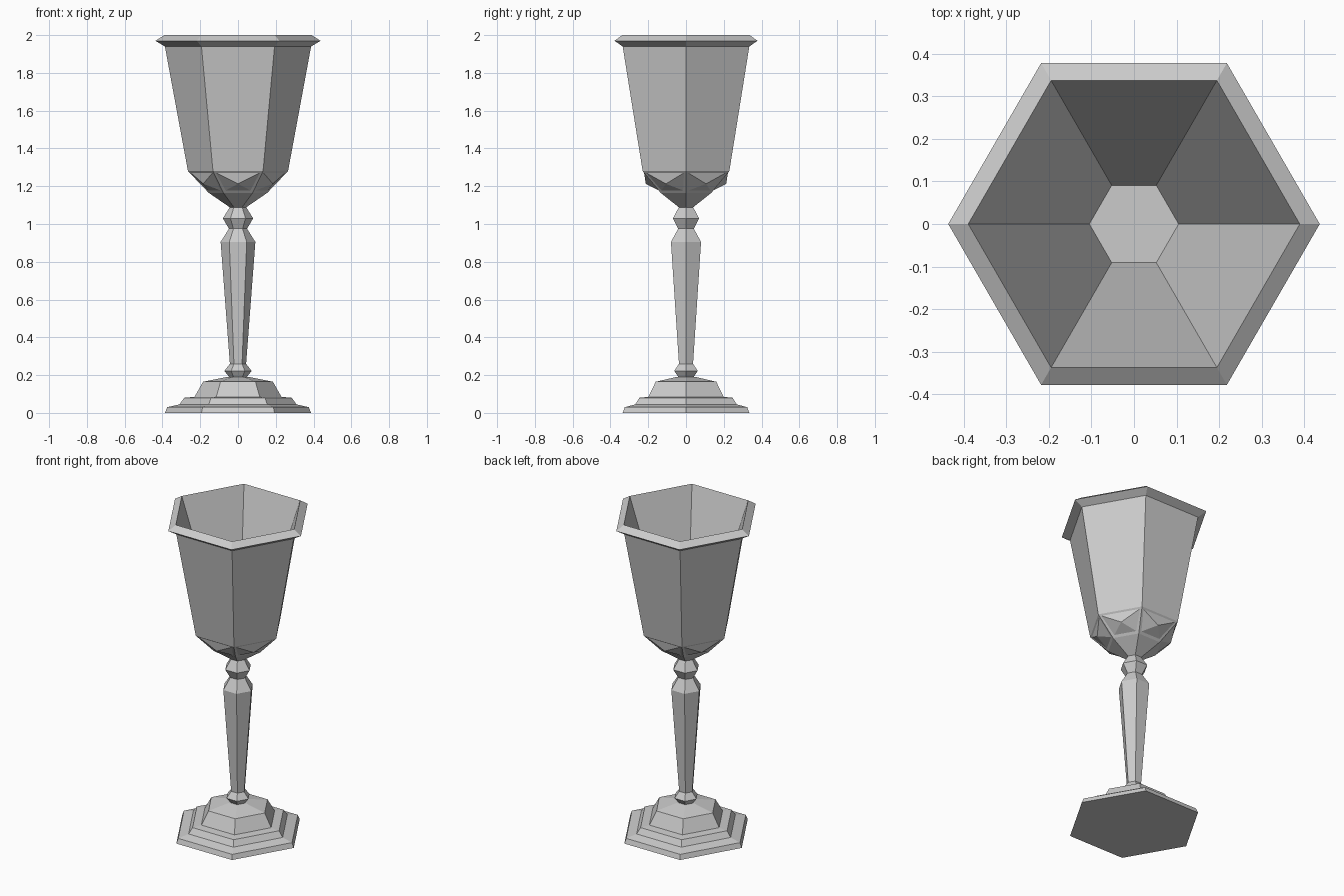
import bpy, bmesh
from math import cos, sin, pi

SIDES = 6

if "Cube" in bpy.data.objects:
    bpy.data.objects.remove(bpy.data.objects["Cube"])

grey = bpy.data.materials.new("plain grey")
grey.use_nodes = True
colour = (0.6, 0.6, 0.6, 1)
grey.diffuse_color = colour
grey.node_tree.nodes["Principled BSDF"].inputs["Base Color"].default_value = colour


def lathe(name, profile, gem_band=None):
    """Six-sided turned part from (radius, height) pairs, capped at both ends."""
    bm = bmesh.new()
    rings = [[bm.verts.new((r * cos(2 * pi * i / SIDES), r * sin(2 * pi * i / SIDES), z))
              for i in range(SIDES)] for r, z in profile]
    gems = []
    for k, (low, high) in enumerate(zip(rings, rings[1:])):
        for i in range(SIDES):
            j = (i + 1) % SIDES
            face = bm.faces.new((low[i], low[j], high[j], high[i]))
            if k == gem_band:
                gems.append(face)
    bm.faces.new(rings[0][::-1])
    bm.faces.new(rings[-1])
    bm.normal_update()
    # Raised cut-gem pyramids on the chosen band
    if gems:
        bmesh.ops.inset_individual(bm, faces=gems, thickness=0.02)
        bm.normal_update()
        bmesh.ops.poke(bm, faces=gems, offset=0.03)
    mesh = bpy.data.meshes.new(name)
    bm.to_mesh(mesh)
    bm.free()
    mesh.materials.append(grey)
    obj = bpy.data.objects.new(name, mesh)
    bpy.context.collection.objects.link(obj)
    return obj


# Stepped foot
lathe("foot", [(0.387, 0), (0.375, 0.03), (0.31, 0.045), (0.285, 0.08),
               (0.23, 0.085), (0.185, 0.165), (0.06, 0.19)])

# Stem with a collar at the bottom and a knop at the top
lathe("stem", [(0.045, 0.188), (0.072, 0.222), (0.043, 0.26), (0.092, 0.905),
               (0.048, 0.975), (0.08, 1.03), (0.043, 1.09)])

# Bowl: underside, gem band, outer wall, flared rim, inner wall and floor
lathe("bowl", [(0.043, 1.088), (0.155, 1.165), (0.265, 1.28), (0.387, 1.94),
               (0.437, 1.97), (0.39, 2.0), (0.105, 1.17)], gem_band=1)
